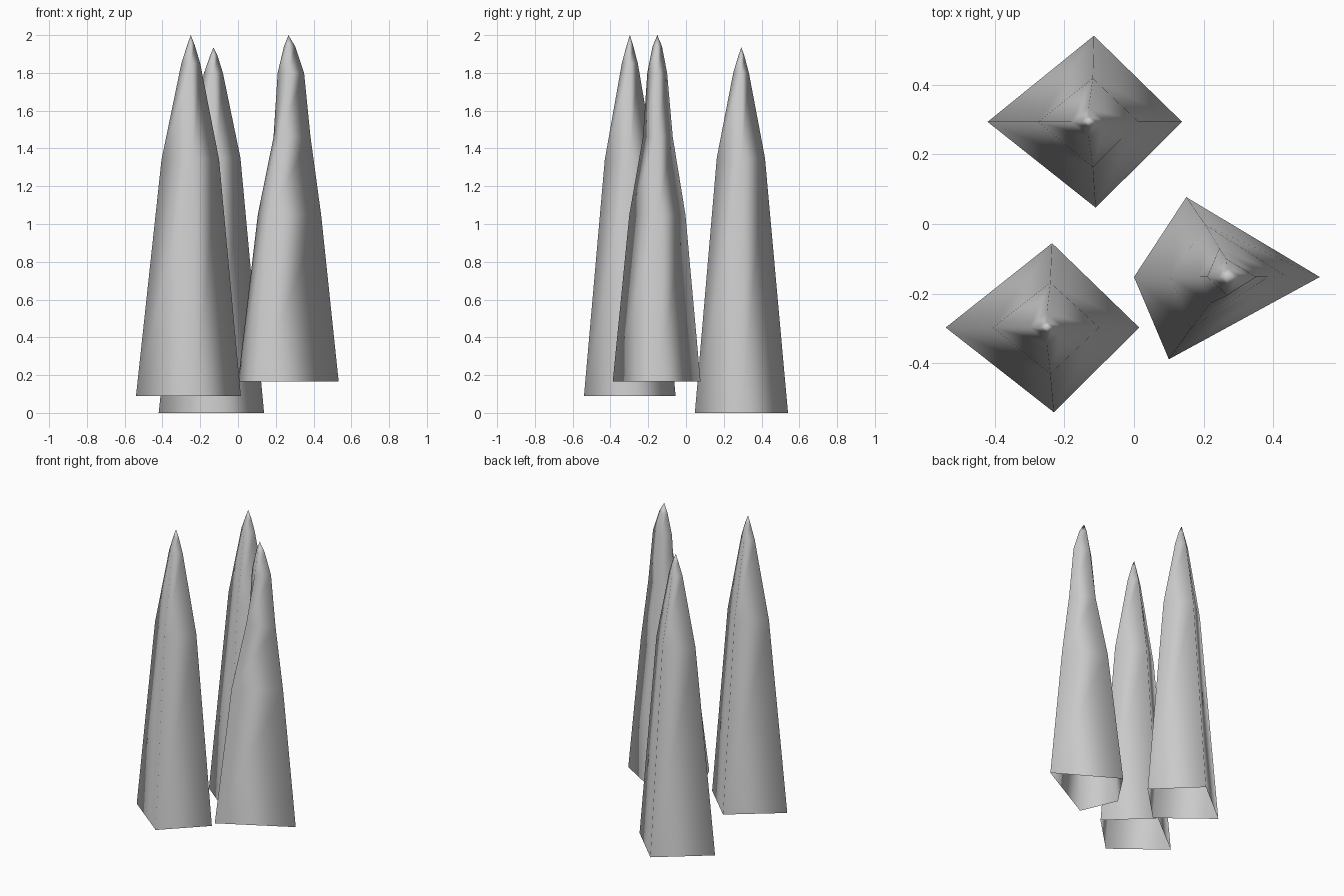
import bpy


def spike(name, tip, rings):
    """Open-bottomed four-sided spike. Each ring:
    (z, left x, right x, front x, front y, back x, back y); side corners sit at tip y."""
    verts, faces = [], []
    for z, lx, rx, fx, fy, bx, by in rings:
        verts += [(lx, tip[1], z), (fx, fy, z), (rx, tip[1], z), (bx, by, z)]
    for r in range(len(rings) - 1):
        for i in range(4):
            a, b = r * 4 + i, r * 4 + (i + 1) % 4
            faces.append((a, b, b + 4, a + 4))
    top = len(verts)
    verts.append(tip)
    for i in range(4):
        faces.append((top - 4 + i, top - 4 + (i + 1) % 4, top))
    mesh = bpy.data.meshes.new(name)
    mesh.from_pydata(verts, [], faces)
    mesh.update()
    for p in mesh.polygons:
        p.use_smooth = True
    ob = bpy.data.objects.new(name, mesh)
    bpy.context.collection.objects.link(ob)
    return ob


# front left spike
spike("front_left_spike", (-0.25, -0.297, 2.0), [
    (0.09, -0.54, 0.015, -0.23, -0.54, -0.235, -0.055),
    (1.34, -0.405, -0.10, -0.24, -0.43, -0.24, -0.168),
    (1.85, -0.30, -0.20, -0.25, -0.34, -0.25, -0.255),
    (1.95, -0.268, -0.23, -0.25, -0.313, -0.25, -0.281)])

# back spike, lowest of the three
spike("back_spike", (-0.13, 0.293, 1.935), [
    (0.0, -0.42, 0.138, -0.11, 0.047, -0.115, 0.54),
    (1.35, -0.275, 0.013, -0.118, 0.163, -0.118, 0.418),
    (1.80, -0.18, -0.08, -0.13, 0.25, -0.13, 0.333),
    (1.89, -0.148, -0.108, -0.13, 0.277, -0.13, 0.309)])

# right spike, bent toward its tip
spike("right_spike", (0.267, -0.152, 2.0), [
    (0.165, 0.0, 0.533, 0.10, -0.388, 0.15, 0.077),
    (1.05, 0.105, 0.44, 0.163, -0.30, 0.205, -0.003),
    (1.46, 0.188, 0.384, 0.219, -0.228, 0.245, -0.07),
    (1.80, 0.21, 0.35, 0.267, -0.205, 0.265, -0.10),
    (1.94, 0.243, 0.303, 0.267, -0.177, 0.267, -0.127)])
